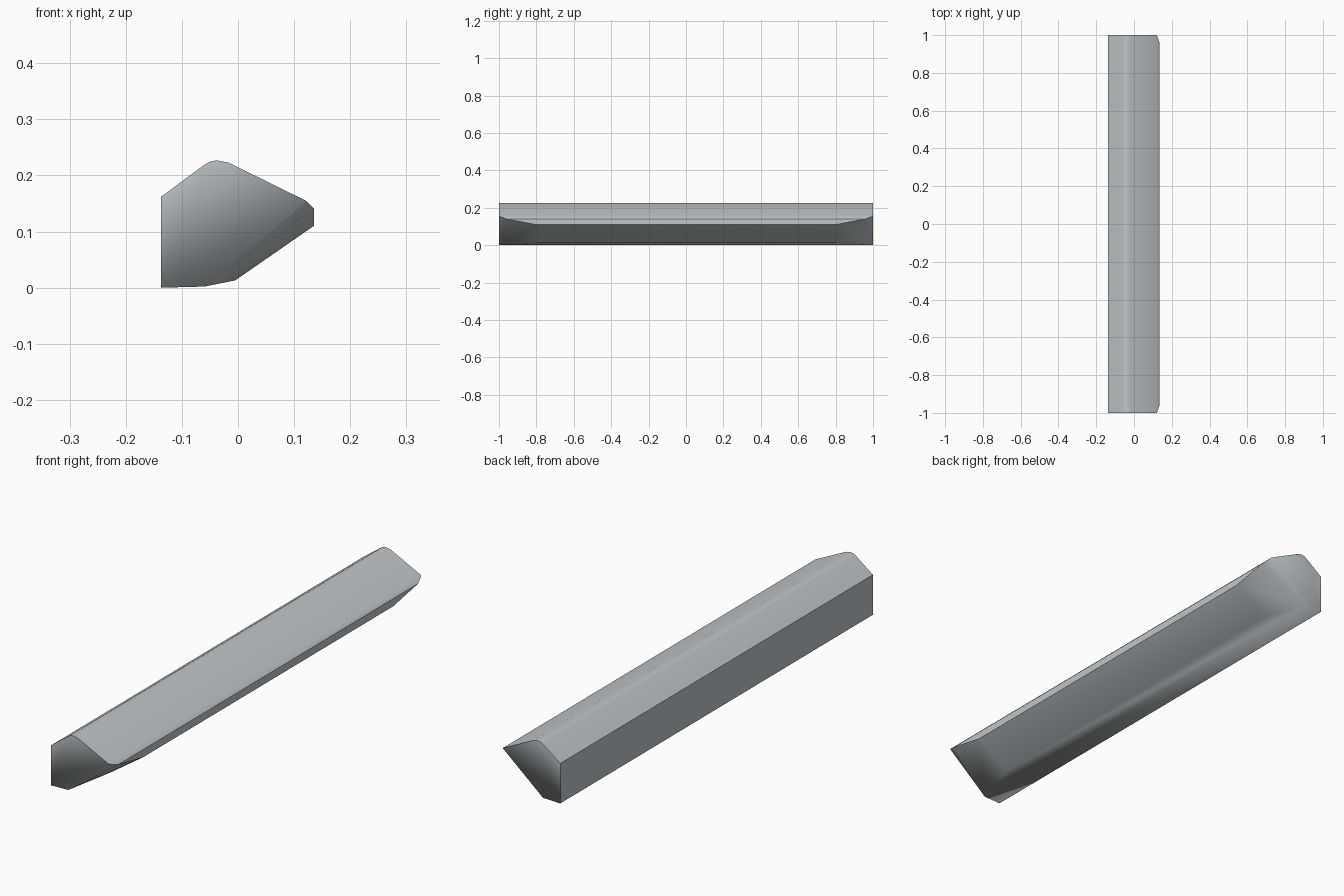
import bpy, bmesh, math

if "Cube" in bpy.data.objects:
    bpy.data.objects.remove(bpy.data.objects["Cube"])

# Upper profile (x, z), running the full length
TOP = [(-0.137, 0.0), (-0.137, 0.162), (-0.060, 0.219), (-0.050, 0.2245),
       (-0.038, 0.227), (-0.017, 0.223), (0.121, 0.155), (-0.060, 0.002)]
# The nose and underside stop short of the ends, leaving cut corners (x, y, z)
SHORT = [(0.135, 0.96, 0.141), (0.135, 0.80, 0.110), (-0.005, 0.80, 0.013)]

bm = bmesh.new()
for s in (-1, 1):
    for x, z in TOP:
        bm.verts.new((x, s, z))
    for x, y, z in SHORT:
        bm.verts.new((x, s * y, z))
bmesh.ops.convex_hull(bm, input=bm.verts[:])
bmesh.ops.dissolve_limit(bm, angle_limit=math.radians(0.6),
                         verts=bm.verts[:], edges=bm.edges[:])
bmesh.ops.recalc_face_normals(bm, faces=bm.faces[:])

# Smooth shading: ends blend into the underside, other hard corners stay sharp
for f in bm.faces:
    f.smooth = True
for e in bm.edges:
    low_end = all(abs(v.co.y) > 0.99 and v.co.z < 0.16 for v in e.verts)
    upright = all(v.co.x < -0.13 for v in e.verts)
    e.smooth = e.calc_face_angle(0) < math.radians(40) or (low_end and not upright)

mesh = bpy.data.meshes.new("trim_bar")
bm.to_mesh(mesh)
bm.free()

grey = bpy.data.materials.new("cool grey")
grey.diffuse_color = (0.52, 0.565, 0.585, 1)
grey.use_nodes = True
grey.node_tree.nodes["Principled BSDF"].inputs["Base Color"].default_value = grey.diffuse_color
mesh.materials.append(grey)
bpy.context.collection.objects.link(bpy.data.objects.new("trim_bar", mesh))
